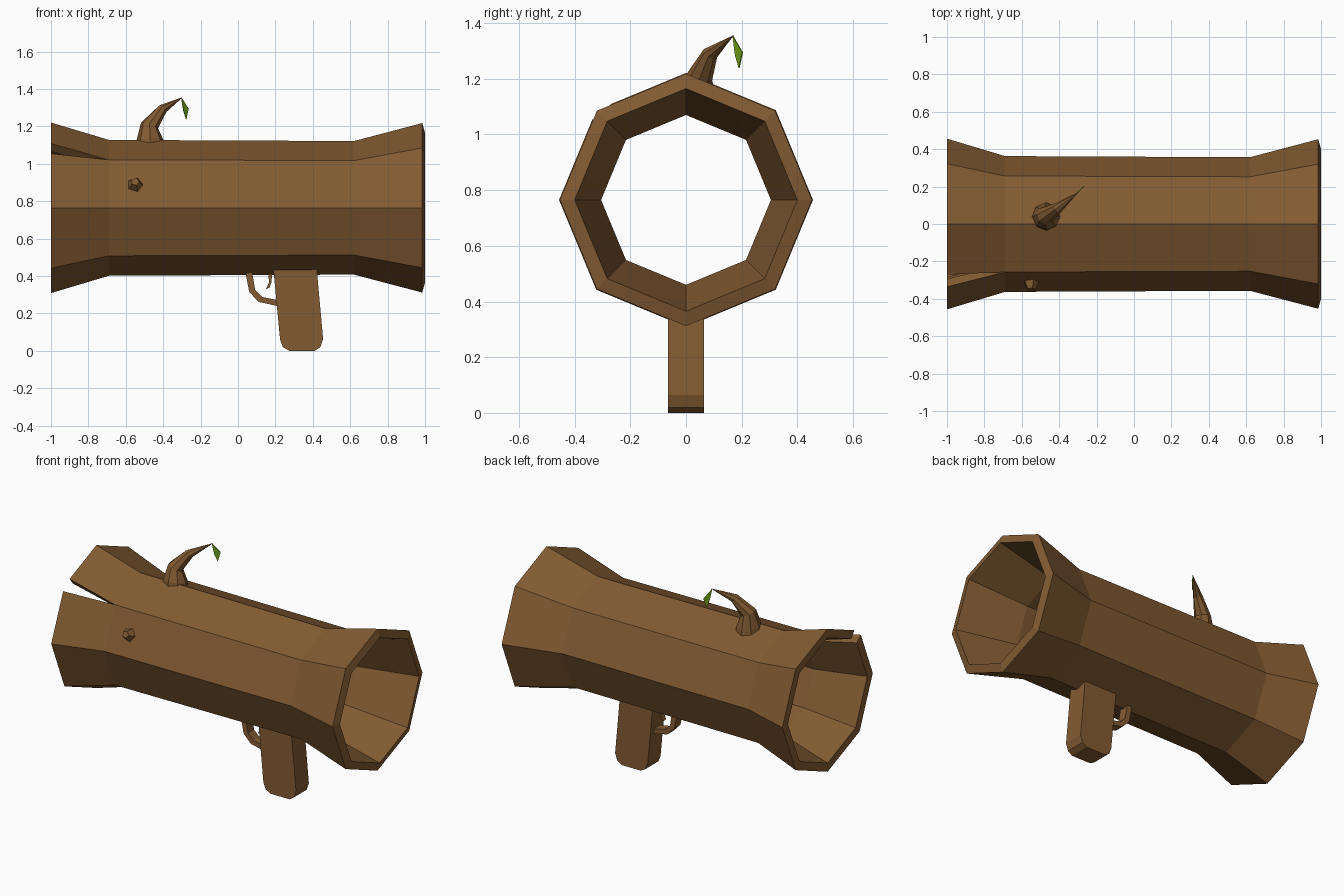
import bpy, bmesh, math
from mathutils import Vector

if "Cube" in bpy.data.objects:
    bpy.data.objects.remove(bpy.data.objects["Cube"])


def material(name, col):
    m = bpy.data.materials.new(name)
    m.diffuse_color = (*col, 1)
    m.use_nodes = True
    m.node_tree.nodes["Principled BSDF"].inputs["Base Color"].default_value = m.diffuse_color
    return m


BARK = material("bark brown", (0.225, 0.105, 0.032))
LEAF = material("leaf green", (0.165, 0.36, 0.008))


def finish(bm, name, mat):
    bmesh.ops.recalc_face_normals(bm, faces=bm.faces)
    me = bpy.data.meshes.new(name)
    bm.to_mesh(me)
    bm.free()
    me.materials.append(mat)
    ob = bpy.data.objects.new(name, me)
    bpy.context.collection.objects.link(ob)
    return ob


def extrude_profile(name, pts, half):
    """Extrude an x-z outline symmetrically along y."""
    bm = bmesh.new()
    f = bm.faces.new([bm.verts.new((x, -half, z)) for x, z in pts])
    r = bmesh.ops.extrude_face_region(bm, geom=[f])
    vs = [v for v in r["geom"] if isinstance(v, bmesh.types.BMVert)]
    bmesh.ops.translate(bm, verts=vs, vec=(0, 2 * half, 0))
    return finish(bm, name, BARK)


def taper(name, rings, sides, tip=None, spin=0.0):
    """Skin rings (centre, axis, radius), closing in a point or a flat end."""
    bm = bmesh.new()
    loops = []
    for c, axis, r in rings:
        q = Vector(axis).normalized()
        u = (Vector((1, 0, 0)) - q * q.x).normalized()
        w = q.cross(u)
        ang = [spin + 2 * math.pi * i / sides for i in range(sides)]
        loops.append([bm.verts.new(Vector(c) + (u * math.cos(a) + w * math.sin(a)) * r) for a in ang])
    for a, b in zip(loops, loops[1:]):
        for i in range(sides):
            j = (i + 1) % sides
            bm.faces.new((a[i], a[j], b[j], b[i]))
    bm.faces.new(loops[0])
    if tip:
        t = bm.verts.new(tip)
        for i in range(sides):
            bm.faces.new((loops[-1][i], loops[-1][(i + 1) % sides], t))
    else:
        bm.faces.new(loops[-1])
    return finish(bm, name, BARK)


# Hollow eight-sided log with flared ends, split open at the left end
CZ = 0.765
section = [(-1, 0.456), (-0.69, 0.363), (0.62, 0.357), (0.985, 0.453),
           (1.0, 0.40), (0.62, 0.305), (-0.69, 0.305), (-1, 0.40)]


def log_point(x, r, i):
    a = math.radians(135 + 45 * i)
    return Vector((x, r * math.cos(a), CZ + r * math.sin(a)))


bm = bmesh.new()
cols = []
for i in range(9):
    col = []
    for x, r in section:
        p = log_point(x, r, i)
        if x == -1 and i == 0:
            p = p.lerp(log_point(x, r, 1), 0.10)
        if x == -1 and i == 8:
            p = p.lerp(log_point(x, r, 7), 0.16)
        col.append(bm.verts.new(p))
    cols.append(col)
n = len(section)
for a, b in zip(cols, cols[1:]):
    for k in range(n):
        bm.faces.new((a[k], a[(k + 1) % n], b[(k + 1) % n], b[k]))
for c in (cols[0], cols[8]):  # walls of the split
    bm.faces.new((c[0], c[1], c[6], c[7]))
bmesh.ops.remove_doubles(bm, verts=bm.verts, dist=1e-4)
finish(bm, "hollow_log", BARK)

# Handle, trigger guard and trigger
extrude_profile("grip", [(0.188, 0.45), (0.225, 0.06), (0.24, 0.02), (0.275, 0), (0.41, 0),
                         (0.44, 0.02), (0.455, 0.065), (0.42, 0.45)], 0.065)
extrude_profile("trigger_guard", [(0.038, 0.43), (0.06, 0.315), (0.11, 0.262), (0.22, 0.238),
                                  (0.22, 0.27), (0.13, 0.288), (0.092, 0.325), (0.074, 0.43)], 0.03)
extrude_profile("trigger", [(0.163, 0.43), (0.165, 0.365), (0.15, 0.33), (0.168, 0.338),
                            (0.178, 0.365), (0.185, 0.43)], 0.015)

# Bent twig on top
taper("twig", [((-0.47, 0.04, 1.09), (0, 0.2, 1), 0.077),
               ((-0.47, 0.04, 1.125), (0, 0.2, 1), 0.073),
               ((-0.473, 0.047, 1.205), (0.35, 0.2, 1), 0.048),
               ((-0.405, 0.088, 1.292), (0.7, 0.5, 0.8), 0.028)],
      8, tip=(-0.295, 0.172, 1.357))

# Small cut-off knot on the front
out = Vector((0, -0.924, 0.383))
k = Vector((-0.55, -0.308, 0.887))
taper("knot", [(k - out * 0.02, out, 0.046), (k, out, 0.044), (k + out * 0.045, out, 0.022)], 5)

# Hanging leaf
bm = bmesh.new()
f = bm.faces.new([bm.verts.new(p) for p in (
    (-0.303, 0.168, 1.355), (-0.265, 0.203, 1.295), (-0.277, 0.191, 1.238), (-0.292, 0.177, 1.285))])
leaf = finish(bm, "leaf", LEAF)
s = leaf.modifiers.new("thickness", "SOLIDIFY")
s.thickness = 0.004
s.offset = 0
